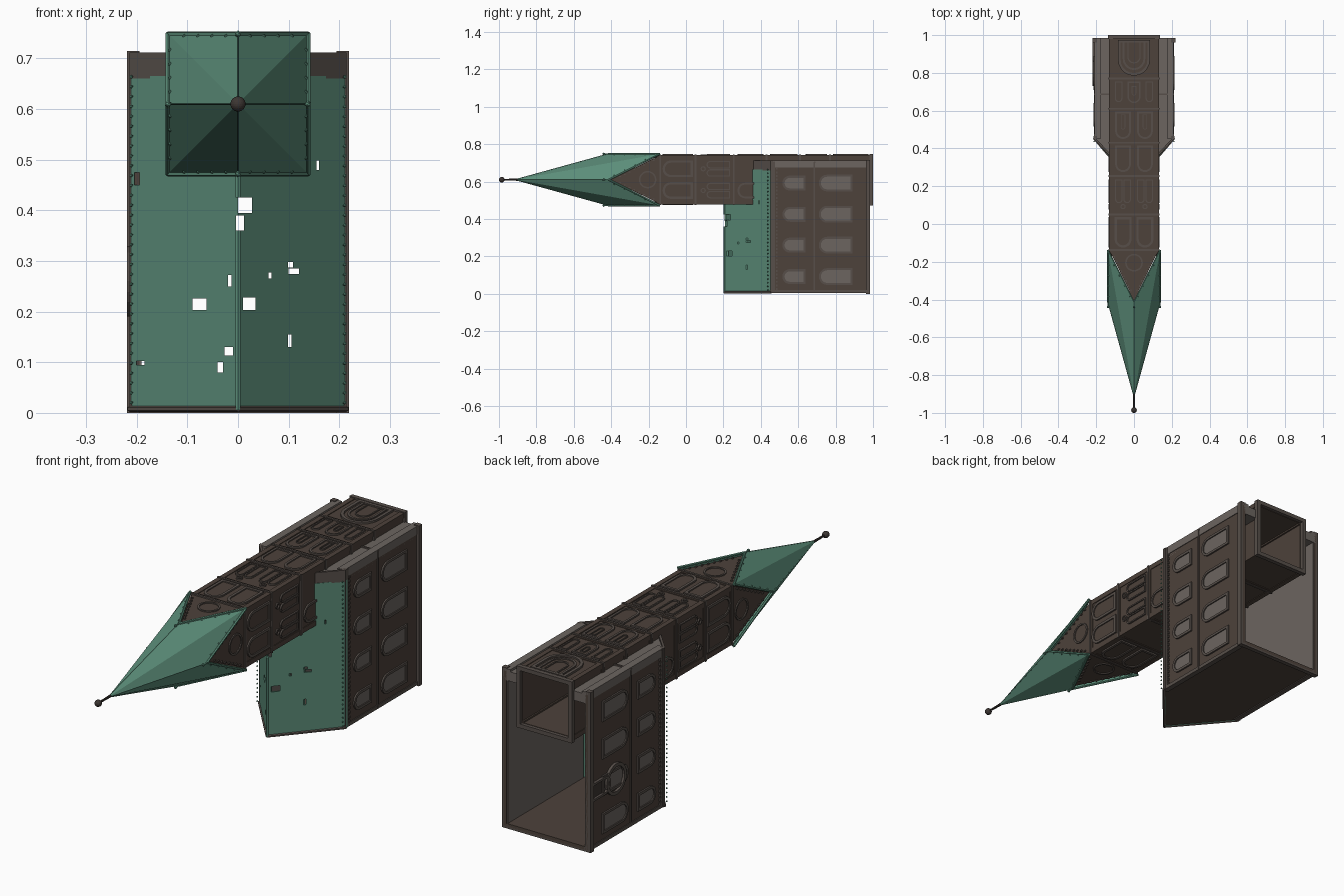
import bpy, bmesh, math
from mathutils import Vector as V

if "Cube" in bpy.data.objects:
    bpy.data.objects.remove(bpy.data.objects["Cube"])

def material(name, r, g, b):
    m = bpy.data.materials.new(name)
    m.diffuse_color = (r, g, b, 1)
    m.use_nodes = True
    m.node_tree.nodes["Principled BSDF"].inputs["Base Color"].default_value = m.diffuse_color
    return m

BROWN = material("brown stone", .075, .054, .043)
GREY = material("grey stone", .15, .13, .117)
TRIM = material("dark trim", .095, .078, .068)
GREEN = material("copper green", .105, .265, .19)
DARK = material("dark iron", .045, .036, .032)

def finish(name, bm, mat):
    bmesh.ops.recalc_face_normals(bm, faces=bm.faces)
    me = bpy.data.meshes.new(name)
    bm.to_mesh(me)
    bm.free()
    me.materials.append(mat)
    ob = bpy.data.objects.new(name, me)
    bpy.context.collection.objects.link(ob)
    return ob

def add_box(bm, x0, x1, y0, y1, z0, z1):
    vs = bmesh.ops.create_cube(bm, size=1)["verts"]
    for v in vs:
        v.co = V((x0 + (v.co.x + .5) * (x1 - x0), y0 + (v.co.y + .5) * (y1 - y0), z0 + (v.co.z + .5) * (z1 - z0)))

def boxes(name, mat, *dims):
    bm = bmesh.new()
    for d in dims:
        add_box(bm, *d)
    return finish(name, bm, mat)

def extrude(name, pts, vec, mat):
    bm = bmesh.new()
    f = bm.faces.new([bm.verts.new(p) for p in pts])
    r = bmesh.ops.extrude_face_region(bm, geom=[f])
    bmesh.ops.translate(bm, vec=vec, verts=[g for g in r["geom"] if isinstance(g, bmesh.types.BMVert)])
    return finish(name, bm, mat)

def prism(name, xy, z0, z1, mat):
    return extrude(name, [V((x, y, z0)) for x, y in xy], V((0, 0, z1 - z0)), mat)

def rod(name, a, b, r, mat, r2=None, n=6):
    a, b = V(a), V(b)
    bm = bmesh.new()
    bmesh.ops.create_cone(bm, cap_ends=True, segments=n, radius1=r, radius2=r if r2 is None else r2, depth=(b - a).length)
    q = (b - a).to_track_quat('Z', 'Y')
    for v in bm.verts:
        v.co = q @ v.co + (a + b) / 2
    return finish(name, bm, mat)

def balls(name, mat, r, points, sub=1):
    bm = bmesh.new()
    for p in points:
        vs = bmesh.ops.create_icosphere(bm, subdivisions=sub, radius=r)["verts"]
        bmesh.ops.translate(bm, vec=V(p), verts=vs)
    return finish(name, bm, mat)

# Wall frames: origin, sideways axis, outward normal ("up" of the building is -y)
X, Z = V((1, 0, 0)), V((0, 0, 1))
C, H = .61, .129
TOP, BOT = (V((0, 0, C + H)), X, Z), (V((0, 0, C - H)), X, -Z)
RIGHT, LEFT = (V((H, 0, C)), Z, X), (V((-H, 0, C)), Z, -X)
NAVE_R, NAVE_L = (V((.207, 0, 0)), Z, X), (V((-.207, 0, 0)), Z, -X)

def at(face, u, y, d):
    return face[0] + face[1] * u + V((0, y, 0)) + face[2] * d

def arch(u, w, yb, yt, n=10):
    return [(u - w, yb), (u + w, yb)] + [(u + w * math.cos(math.pi * i / n), yt + w - w * math.sin(math.pi * i / n)) for i in range(n + 1)]

def circle(u, y, r, n=20):
    return [(u + r * math.cos(math.tau * i / n), y + r * math.sin(math.tau * i / n)) for i in range(n)]

def ring(name, face, outer, inner, depth, mat):
    bm = bmesh.new()
    o = [bm.verts.new(at(face, u, y, -.002)) for u, y in outer]
    i = [bm.verts.new(at(face, u, y, -.002)) for u, y in inner]
    fs = [bm.faces.new((o[k - 1], o[k], i[k], i[k - 1])) for k in range(len(o))]
    r = bmesh.ops.extrude_face_region(bm, geom=fs)
    bmesh.ops.translate(bm, vec=face[2] * depth, verts=[g for g in r["geom"] if isinstance(g, bmesh.types.BMVert)])
    finish(name, bm, mat)

def plate(name, face, outline, mat, d=.003):
    extrude(name, [at(face, u, y, -.001) for u, y in outline], face[2] * d, mat)

def window(name, face, u, w, yb, yt, pane, t=.009, depth=.009):
    ring(name + "_frame", face, arch(u, w, yb, yt), arch(u, w - t, yb - t, yt + t), depth, TRIM)
    plate(name + "_pane", face, arch(u, w - t, yb - t, yt + t), pane)

# Tower: four walls, corner strips, floors and cornice bands
a, b, t = H, C, .012
boxes("tower_walls", BROWN, (-a, a, -.14, .985, b + a - t, b + a), (-a, a, -.14, .985, b - a, b - a + t),
      (-a, -a + t, -.14, .985, b - a, b + a), (a - t, a, -.14, .985, b - a, b + a))
boxes("tower_floor", GREY, (-a + t, a - t, .64, .65, b - a + t, b + a - t))
for sx in (-1, 1):
    for sz in (-1, 1):
        cx, cz = sx * (a - .008), b + sz * (a - .008)
        boxes("tower_corner_strip", BROWN, (cx - .011, cx + .011, -.14, .985, cz - .011, cz + .011))

def band(name, y, w, e, mat=TRIM):
    r, i = a + e, a - .01
    boxes(name, mat, (-r, r, y - w, y + w, b + i, b + r), (-r, r, y - w, y + w, b - r, b - i),
          (-r, -i, y - w, y + w, b - r, b + r), (i, r, y - w, y + w, b - r, b + r))

for y in (-.138, .05, .255, .43, .61, .77):
    band("tower_cornice", y, .005, .006)
    band("tower_cornice_step", y + .009, .005, .003, BROWN)
band("tower_plinth", .99, .01, .008)

# Tower windows and portal
for face in (TOP, BOT, RIGHT, LEFT):
    for u in (-.058, .058):
        window("belfry_window", face, u, .045, .037, -.125, BROWN, .012)
        if face is BOT:
            continue
        for s in (-.022, .022):
            window("tower_window", face, u + s, .02, .235, .11, BROWN, .006)
        ring("tower_roundel", face, circle(u, .092, .014), circle(u, .092, .008), .008, TRIM)
        if face is TOP or u * face[1].z < 0:
            window("lower_tower_window", face, u, .042, .415, .275, BROWN, .01)
for u in (-.058, .058):
    window("front_window", TOP, u, .042, .595, .45, BROWN, .01)
    window("front_slit", TOP, u, .012, .58, .5, DARK, .004)
    window("front_niche", TOP, u * 1.4, .02, .755, .645, BROWN, .006)
window("front_centre_window", TOP, 0, .035, .755, .64, BROWN, .008)
window("front_centre_slit", TOP, 0, .012, .73, .68, DARK, .004)
window("portal_outer", TOP, 0, .085, .975, .785, BROWN, .014, .011)
window("portal_inner", TOP, 0, .06, .97, .815, BROWN, .01, .009)
window("portal_door", TOP, 0, .035, .97, .85, DARK, .006)

# Tower gables with roundels and stepped dentils
for face in (TOP, BOT, RIGHT, LEFT):
    extrude("tower_gable", [at(face, u, y, -.012) for u, y in ((-H, -.14), (H, -.14), (0, -.405))], face[2] * .012, BROWN)
    ring("gable_roundel", face, circle(0, -.205, .047), circle(0, -.205, .039), .007, TRIM)
    bm = bmesh.new()
    for s in (-1, 1):
        for k in range(1, 9):
            u, y = s * (.116 - k * .0125), -.15 - k * .0255
            p, q = at(face, u - .003, y - .004, 0), at(face, u + .003, y + .006, .006)
            add_box(bm, p.x, q.x, p.y, q.y, p.z, q.z)
    finish("gable_dentils", bm, TRIM)

# Spire: helm roof on four gables
R = .138
corner = [V((sx * R, -.14, C + sz * R)) for sx, sz in ((1, 1), (-1, 1), (-1, -1), (1, -1))]
peak = [V((0, -.415, C + R)), V((-R, -.415, C)), V((0, -.415, C - R)), V((R, -.415, C))]
tip = V((0, -.915, C))
bm = bmesh.new()
for k in range(4):
    for tri in ((corner[k], peak[k], tip), (corner[k], tip, peak[k - 1])):
        bm.faces.new([bm.verts.new(p) for p in tri])
bmesh.ops.remove_doubles(bm, verts=bm.verts, dist=.0001)
finish("spire_roof", bm, GREEN)
studs = []
for k in range(4):
    for c in (corner[k], corner[(k + 1) % 4]):
        rod("spire_verge", c, peak[k], .0055, GREEN)
        studs += [c.lerp(peak[k], f) + (tip - c) * .03 for f in (.2, .4, .6, .8)]
    rod("spire_peak_peg", peak[k], peak[k] + V((0, -.025, 0)), .003, GREEN)
    rod("spire_ridge", peak[k], tip, .002, GREEN, n=4)
balls("spire_studs", GREEN, .004, studs)
balls("spire_peak_knobs", GREEN, .007, [p + V((0, -.025, 0)) for p in peak])
rod("finial_rod", (0, -.90, C), (0, -.985, C), .006, DARK, .004, 8)
balls("finial_ball", DARK, .015, [(0, -.985, C)], 3)

# Nave walls: brown outside, grey lining inside
W = .207
for s in (-1, 1):
    xs = lambda p, q: tuple(sorted((s * p, s * q)))
    boxes("nave_wall", BROWN, (*xs(W - .012, W), .45, .985, .01, .70))
    boxes("nave_wall_lining", GREY, (*xs(W - .016, W - .011), .45, .983, .02, .67))
    boxes("nave_eaves_cornice", TRIM, (*xs(W - .01, W + .007), .452, .466, .005, .712), (*xs(W - .01, W + .004), .466, .476, .008, .708))
    boxes("nave_string_course", TRIM, (*xs(W - .005, W + .005), .682, .69, .01, .705))
    boxes("nave_plinth", TRIM, (*xs(W - .012, W + .012), .962, .985, .0, .715))
    boxes("nave_corner_pier", GREY, (*xs(W - .03, W + .003), .45, .985, .675, .712))
    boxes("nave_rear_pier", TRIM, (*xs(W - .02, W + .004), .45, .985, .004, .02))
    boxes("eaves_dentils", TRIM, *[(*xs(W - .005, W + .006), .48, .488, .02 + k * .0195, .03 + k * .0195) for k in range(34)])
    balls("gutter_studs", GREEN, .004, [(s * (W + .004), .437, .02 + k * .0195) for k in range(34)])
    # facade flank with sloping parapet
    prism("facade_flank", [(s * .125, .985), (s * W, .985), (s * W, .45), (s * .125, .36)], .66, .702, GREY)
    extrude("facade_coping", [V((s * .12, .35, .66)), V((s * (W + .007), .452, .66)), V((s * (W + .007), .466, .66)), V((s * .12, .366, .66))], V((0, 0, .052)), TRIM)
    boxes("facade_band", TRIM, (*xs(.125, W + .004), .684, .692, .70, .708))
    # side windows
    face = NAVE_R if s > 0 else NAVE_L
    for z in (.092, .26, .425, .592):
        window("upper_nave_window", face, z, .04, .64, .515, GREY, .012)
        window("lower_nave_window", face, z, .045, .89, .71, GREY, .011)

# Rear wall and gable
prism("rear_wall", [(-W, .985), (W, .985), (W, .45), (0, .212), (-W, .45)], .008, .022, BROWN)
boxes("rear_plinth", TRIM, (-W - .01, W + .01, .965, .985, 0, .02))

# Side door with rose ring on the left wall
ring("side_rose", NAVE_L, circle(.26, .80, .07), circle(.26, .80, .055), .014, TRIM)
window("side_door", NAVE_L, .26, .04, .975, .84, DARK, .01, .014)

# Nave roof with torn openings
def slope(x0, x1, z0, z1, s):
    f = lambda x: .205 + x * 1.17
    return prism("nave_roof", [(s * x0, f(x0)), (s * x1, f(x1)), (s * x1, f(x1) + .01), (s * x0, f(x0) + .01)], z0, z1, GREEN)

holes = [(.0, .028, .395, .425), (-.004, .012, .36, .39), (-.09, -.062, .203, .226), (.01, .035, .203, .228),
         (.1, .12, .274, .285), (.099, .109, .287, .298), (-.04, -.03, .08, .1), (-.027, -.01, .113, .13), (.099, .106, .13, .155),
         (-.204, -.195, .45, .475), (.155, .16, .48, .498), (-.2, -.185, .095, .102), (-.02, -.013, .25, .272), (.06, .066, .265, .277)]
for s in (-1, 1):
    for dims in ((0, .214, .006, .482), (.125, .214, .48, .665)):
        roof = slope(*dims, s)
        cutter = boxes("roof_cutter", DARK, *[(h[0], h[1], .1, .6, h[2], h[3]) for h in holes])
        cutter.hide_render = True
        m = roof.modifiers.new("holes", 'BOOLEAN')
        m.operation, m.solver, m.object = 'DIFFERENCE', 'EXACT', cutter
        bpy.context.view_layer.objects.active = roof
        bpy.ops.object.modifier_apply(modifier="holes")
        bpy.data.objects.remove(cutter)
    rod("rear_verge", (0, .205, .008), (s * .214, .455, .008), .006, TRIM)
rod("roof_ridge_rear", (0, .206, .006), (0, .206, .36), .006, GREEN)
rod("roof_ridge_front", (0, .206, .425), (0, .206, .482), .006, GREEN)
